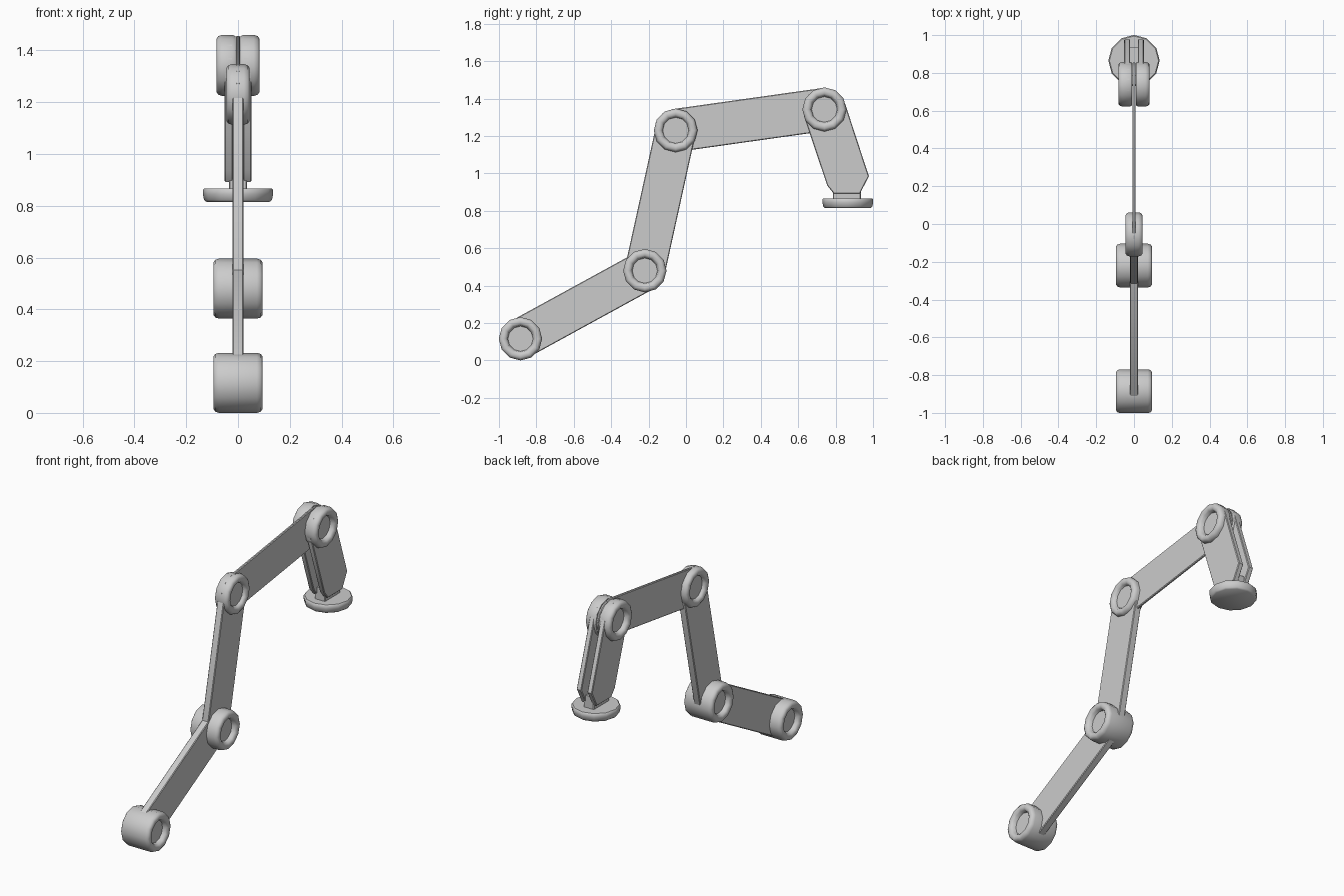
import bpy, bmesh
from math import sin, cos, pi, radians, atan2
from mathutils import Matrix

if "Cube" in bpy.data.objects:
    bpy.data.objects.remove(bpy.data.objects["Cube"])


def finish(name, bm, angle=40):
    bmesh.ops.recalc_face_normals(bm, faces=bm.faces)
    me = bpy.data.meshes.new(name)
    bm.to_mesh(me)
    bm.free()
    ob = bpy.data.objects.new(name, me)
    bpy.context.collection.objects.link(ob)
    bpy.ops.object.select_all(action='DESELECT')
    ob.select_set(True)
    bpy.context.view_layer.objects.active = ob
    bpy.ops.object.shade_smooth_by_angle(angle=radians(angle))
    return ob


def lathe(name, profile, matrix, n=12, angle=50):
    """Spin (radius, height) pairs around local z and cap both ends."""
    bm = bmesh.new()
    rings = [[bm.verts.new((r * cos(2 * pi * i / n), r * sin(2 * pi * i / n), h))
              for i in range(n)] for r, h in profile]
    for a, b in zip(rings, rings[1:]):
        for i in range(n):
            j = (i + 1) % n
            bm.faces.new((a[i], a[j], b[j], b[i]))
    bm.faces.new(rings[0])
    bm.faces.new(rings[-1])
    bm.transform(matrix)
    return finish(name, bm, angle)


def plate(name, pts, x0, x1, bevel=0.004):
    """Extrude a side outline of (y, z) points along x."""
    bm = bmesh.new()
    f = bm.faces.new([bm.verts.new((x0, y, z)) for y, z in pts])
    ext = bmesh.ops.extrude_face_region(bm, geom=[f])
    bmesh.ops.translate(bm, vec=(x1 - x0, 0, 0),
                        verts=[v for v in ext['geom'] if isinstance(v, bmesh.types.BMVert)])
    if bevel:
        rim = [e for e in bm.edges if abs(e.verts[0].co.x - e.verts[1].co.x) < 1e-6]
        bmesh.ops.bevel(bm, geom=rim, offset=bevel, segments=1, affect='EDGES')
    return finish(name, bm)


def arc(c, r, start, sweep=pi, n=6):
    return [(c[0] + r * cos(start + sweep * i / n), c[1] + r * sin(start + sweep * i / n))
            for i in range(n + 1)]


def link(name, a, b, r, half):
    t = atan2(b[1] - a[1], b[0] - a[0])
    return plate(name, arc(a, r, t + pi / 2) + arc(b, r, t - pi / 2), -half, half)


def hub_end(w, r):
    # rounded rim around a shallow recess
    return [(r, w - 0.022), (r * 0.96, w - 0.007), (r * 0.87, w),
            (r * 0.72, w), (r * 0.62, w - 0.01), (r * 0.58, w - 0.03)]


def hub(name, c, r, w):
    end = hub_end(w, r)
    m = Matrix.Translation((0, c[0], c[1])) @ Matrix.Rotation(pi / 2, 4, 'Y')
    return lathe(name, [(q, -h) for q, h in reversed(end)] + end, m)


# Joint centres as (y, z)
base, elbow, shoulder, wrist = (-0.885, 0.116), (-0.22, 0.48), (-0.055, 1.23), (0.74, 1.342)

# Joint hubs
hub("base_hub", base, 0.116, 0.095)
hub("elbow_hub", elbow, 0.116, 0.095)
hub("shoulder_hub", shoulder, 0.117, 0.045)

# Flat arm links
link("lower_link", base, elbow, 0.108, 0.022)
link("middle_link", elbow, shoulder, 0.108, 0.022)
link("upper_link", shoulder, wrist, 0.115, 0.008)

# Split wrist hub with two fork plates
t = atan2(0.95 - wrist[1], 0.86 - wrist[0])
fork = arc(wrist, 0.115, t + pi / 2) + [(0.755, 0.935), (0.79, 0.892), (0.93, 0.892), (0.978, 0.985)]
for side, s in (("left", -1), ("right", 1)):
    m = Matrix.Translation((0, *wrist)) @ Matrix.Rotation(s * pi / 2, 4, 'Y')
    lathe(side + "_wrist_hub", [(0.113, 0.01), (0.118, 0.02)] + hub_end(0.083, 0.118), m)
    plate(side + "_fork_plate", fork, s * 0.02, s * 0.052)

# Neck and tool flange
plate("flange_neck", [(0.785, 0.85), (0.935, 0.85), (0.935, 0.94), (0.785, 0.94)], -0.035, 0.035)
lathe("tool_flange", [(0.122, 0.815), (0.131, 0.822), (0.136, 0.845), (0.136, 0.86), (0.13, 0.867)],
      Matrix.Translation((0, 0.865, 0)))
